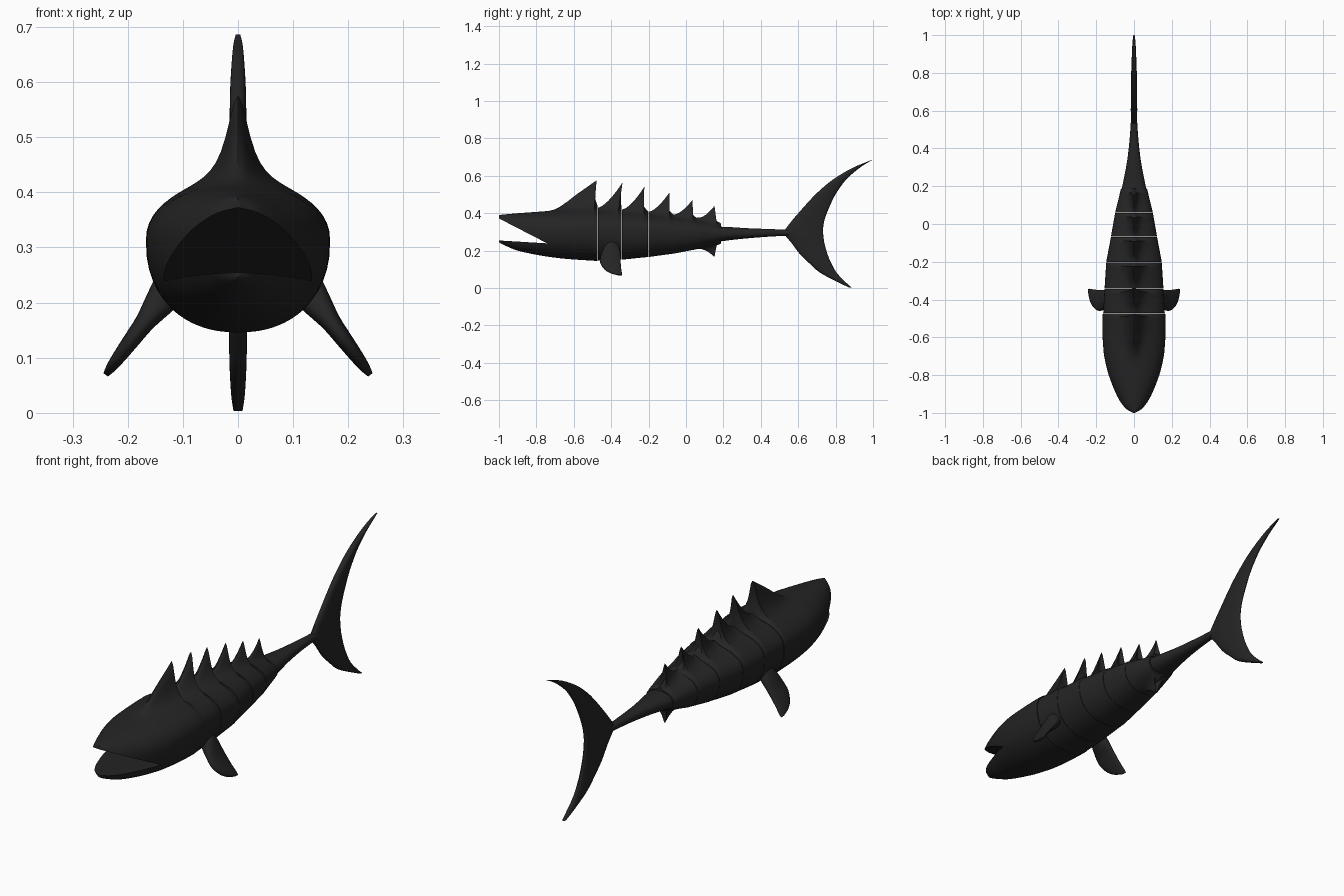
import bpy, bmesh, math

if "Cube" in bpy.data.objects:
    bpy.data.objects.remove(bpy.data.objects["Cube"])

mat = bpy.data.materials.new("charcoal black")
mat.diffuse_color = (0.018, 0.018, 0.018, 1)
mat.use_nodes = True
mat.node_tree.nodes["Principled BSDF"].inputs["Base Color"].default_value = mat.diffuse_color


def loft(name, rings):
    """Skin a list of equal-length closed rings and cap both ends."""
    bm = bmesh.new()
    rows = [[bm.verts.new(p) for p in r] for r in rings]
    n = len(rows[0])
    for a, b in zip(rows, rows[1:]):
        for i in range(n):
            j = (i + 1) % n
            bm.faces.new((a[i], a[j], b[j], b[i]))
    bm.faces.new(rows[0])
    bm.faces.new(rows[-1])
    bmesh.ops.recalc_face_normals(bm, faces=bm.faces)
    me = bpy.data.meshes.new(name)
    bm.to_mesh(me)
    bm.free()
    me.materials.append(mat)
    ob = bpy.data.objects.new(name, me)
    bpy.context.collection.objects.link(ob)
    return ob


def spline(keys, n):
    """Catmull-Rom resampling of key rows."""
    out = []
    for i in range(len(keys) - 1):
        p0, p1 = keys[max(i - 1, 0)], keys[i]
        p2, p3 = keys[i + 1], keys[min(i + 2, len(keys) - 1)]
        for k in range(n):
            t = k / n
            out.append(tuple(
                b + 0.5 * t * (c - a + t * (2 * a - 5 * b + 4 * c - d + t * (3 * (b - c) + d - a)))
                for a, b, c, d in zip(p0, p1, p2, p3)))
    return out + [keys[-1]]


def body_ring(y, w, zb, zt, zw=0.305, fin=0, yfin=None, low=0):
    """Oval body section; fin / low raise a ridge on the back / belly at yfin."""
    yfin = y if yfin is None else yfin
    pts, fw = [], max(0.15 * w, 0.004)
    for i in range(72):
        u = 2 * math.pi * i / 72
        a = u + 0.3 * math.sin(2 * u)
        c, s = math.cos(a), math.sin(a)
        x = w * math.copysign(abs(c) ** 0.9, c)
        e = abs(s) ** 0.9
        f = 1 / (1 + (x / fw) ** 2)
        if s >= 0:
            z, h = zw + (zt - zw) * e + fin * f, fin
        else:
            z, h = zw - (zw - zb) * e - low * f, low
        pts.append((x, y + (yfin - y) * f * (h > 0), z))
    return pts


# head with the first back fin: y, half width, bottom, top, fin height
head_keys = [(-1, .004, .245, .390, 0), (-.985, .042, .236, .392, 0), (-.955, .068, .222, .395, 0),
             (-.9, .095, .20, .40, 0), (-.8, .134, .178, .407, 0), (-.71, .156, .164, .412, .006),
             (-.65, .163, .157, .411, .043), (-.6, .166, .153, .41, .085),
             (-.54, .167, .149, .41, .13), (-.492, .166, .146, .41, .166)]
rings = []
for y, w, zb, zt, f in spline(head_keys, 4):
    f = max(f, 0)
    rings.append(body_ring(y, w, zb, zt, .31, f, y + .014 * f / .166))
rings.append(body_ring(-.486, .166, .146, .41, .31, .12, -.487))
rings.append(body_ring(-.480, .166, .146, .41, .31, .07, -.486))
rings.append(body_ring(-.473, .165, .146, .41, .31, .03, -.473))
head = loft("head", rings)

# open mouth: wedge cut out of the head
prism = [(-1.06, .403), (-.742, .239), (-1.06, .258)]
cutter = loft("mouth_cutter", [[(x, y, z) for y, z in prism] for x in (-.3, .3)])
cutter.hide_render = True
mod = head.modifiers.new("mouth", 'BOOLEAN')
mod.operation = 'DIFFERENCE'
mod.solver = 'EXACT'
mod.object = cutter
bpy.context.view_layer.objects.active = head
bpy.ops.object.modifier_apply(modifier="mouth")
bpy.data.objects.remove(cutter)


# body segments, each with a swept-back fin
def segment(name, a, b, tip_y, tip_z, low=0):
    rings = []
    y0, y1 = a[0] + .001, b[0] - .001
    top = tip_z - b[3]
    for k in range(13):
        t = k / 12
        y, w, zb, zt, zw = [p + (q - p) * t * .84 for p, q in zip(a, b)]
        h = .02 + (top - .02) * t ** 1.4 + (b[3] - zt) * t
        rings.append(body_ring(y0 + (y1 - y0) * .84 * t, w, zb, zt, zw, h,
                               y0 + (tip_y - y0) * t, low * t ** 1.6))
    for t, g, yf in ((.89, .66, tip_y - .010), (.94, .36, tip_y - .009), (1, .14, y1)):
        w, zb, zt, zw = [p + (q - p) * t for p, q in zip(a[1:], b[1:])]
        rings.append(body_ring(y0 + (y1 - y0) * t, w, zb, zt, zw, top * g, yf, low * g))
    return loft(name, rings)


# stations: y, half width, bottom, top, widest height
st = [(-.472, .163, .146, .41, .31), (-.343, .156, .152, .40, .307), (-.202, .147, .166, .388, .303),
      (-.067, .122, .184, .374, .30), (.059, .10, .208, .358, .295), (.188, .069, .248, .33, .29)]
tips = [(-.339, .565), (-.223, .541), (-.089, .51), (.035, .472), (.152, .44)]
for i, (ty, tz) in enumerate(tips):
    segment("body_segment_%d" % (i + 1), st[i], st[i + 1], ty, tz, .075 if i == 4 else 0)

# tail stalk
stalk = [(.188, .064, .25, .328), (.25, .052, .258, .325), (.33, .037, .266, .32),
         (.43, .025, .274, .316), (.52, .018, .279, .313), (.60, .014, .284, .31)]
loft("tail_stalk", [body_ring(y, w, b, t, (b + t) / 2) for y, w, b, t in spline(stalk, 4)])


def blade(lead, trail, half, place):
    """Closed lens-shaped section between leading and trailing edge."""
    pts = []
    for i in range(24):
        a = 2 * math.pi * i / 24
        s = (1 - math.cos(a)) / 2
        off = half * math.copysign(abs(math.sin(a)) ** .8, math.sin(a)) * (1.15 - .3 * s)
        pts.append(place(lead + (trail - lead) * s, off))
    return pts


# crescent tail fin: height, leading y, trailing y, half thickness
crescent = [(.003, .872, .886, .008), (.03, .815, .855, .012), (.08, .72, .807, .015),
            (.13, .662, .778, .016), (.18, .61, .757, .016), (.24, .565, .74, .016),
            (.275, .535, .735, .017), (.297, .522, .733, .017), (.32, .535, .733, .017),
            (.38, .583, .745, .016), (.48, .672, .788, .016), (.54, .735, .825, .015),
            (.59, .80, .866, .014), (.64, .885, .925, .011), (.67, .955, .97, .008),
            (.686, .996, 1.0, .004)]
loft("tail_fin", [blade(l, t, h, lambda y, x, z=z: (x, y, z))
                  for z, l, t, h in spline(crescent, 3)])

# side fins: distance along fin, leading y, trailing y, half thickness
flipper = [(0, -.43, -.36, .034), (.2, -.447, -.352, .026), (.4, -.458, -.35, .018),
           (.6, -.458, -.349, .015), (.8, -.436, -.346, .012), (.92, -.405, -.343, .009),
           (1, -.362, -.343, .005)]
dx, dz = .118, -.158
ln = math.hypot(dx, dz)
for side, name in ((1, "left_side_fin"), (-1, "right_side_fin")):
    loft(name, [blade(l, t, h, lambda y, o, s=s: (side * (.122 + dx * s - dz / ln * o), y,
                                                  .227 + dz * s + dx / ln * o))
                for s, l, t, h in spline(flipper, 3)])

# smooth shading with crisp edges
for ob in bpy.data.objects:
    ob.select_set(True)
bpy.context.view_layer.objects.active = head
bpy.ops.object.shade_smooth_by_angle(angle=math.radians(40))
